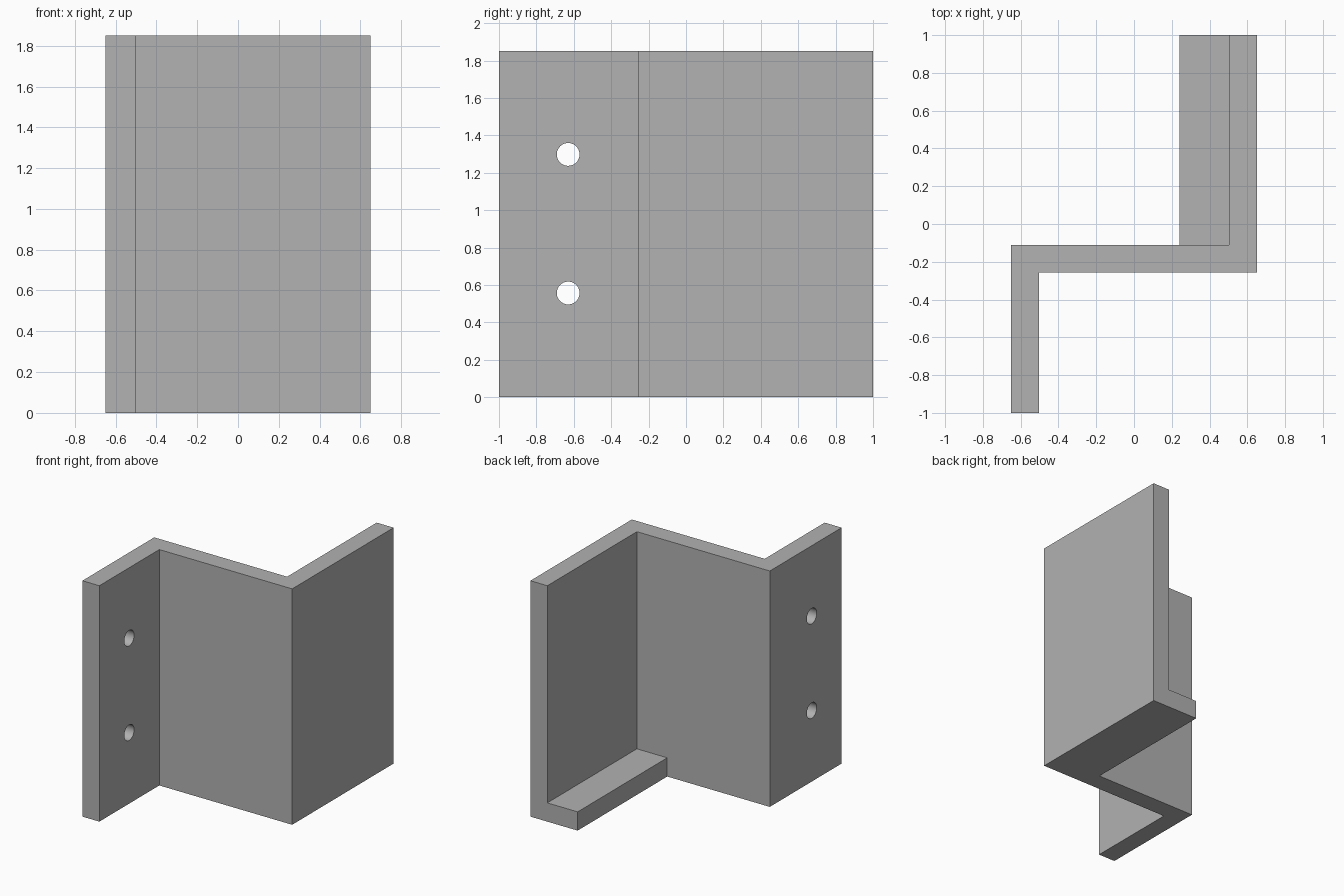
import bpy
import bmesh
import math

cube = bpy.data.objects.get("Cube")
if cube:
    bpy.data.objects.remove(cube, do_unlink=True)

HALF_W, HEIGHT, WALL = 0.65, 1.85, 0.147
WEB_FRONT = -0.257
WEB_BACK = WEB_FRONT + WALL

grey = bpy.data.materials.new("plain grey")
grey.use_nodes = True
colour = (0.445, 0.445, 0.445, 1)
grey.diffuse_color = colour
grey.node_tree.nodes["Principled BSDF"].inputs["Base Color"].default_value = colour


def prism(name, outline, height):
    """Extrude a plan outline upward from the ground."""
    bm = bmesh.new()
    face = bm.faces.new([bm.verts.new((x, y, 0)) for x, y in outline])
    top = bmesh.ops.extrude_face_region(bm, geom=[face])["geom"]
    bmesh.ops.translate(bm, vec=(0, 0, height),
                        verts=[v for v in top if isinstance(v, bmesh.types.BMVert)])
    bmesh.ops.recalc_face_normals(bm, faces=bm.faces)
    mesh = bpy.data.meshes.new(name)
    bm.to_mesh(mesh)
    bm.free()
    mesh.materials.append(grey)
    obj = bpy.data.objects.new(name, mesh)
    bpy.context.collection.objects.link(obj)
    return obj


def combine(target, tool, operation):
    """Apply a boolean and discard the tool object."""
    tool.hide_render = True
    mod = target.modifiers.new(operation.lower(), "BOOLEAN")
    mod.operation, mod.solver, mod.object = operation, "EXACT", tool
    bpy.ops.object.select_all(action="DESELECT")
    target.select_set(True)
    bpy.context.view_layer.objects.active = target
    bpy.ops.object.modifier_apply(modifier=mod.name)
    bpy.data.objects.remove(tool, do_unlink=True)


# Z-shaped plate: front flange, web and rear flange
bracket = prism("z_bracket", [
    (-HALF_W, -1), (-HALF_W + WALL, -1), (-HALF_W + WALL, WEB_FRONT),
    (HALF_W, WEB_FRONT), (HALF_W, 1), (HALF_W - WALL, 1),
    (HALF_W - WALL, WEB_BACK), (-HALF_W, WEB_BACK)], HEIGHT)

# Ledge along the foot of the rear flange, overlapping into the walls
inner, outer = 0.24, HALF_W - WALL / 2
ledge = prism("ledge", [
    (inner, WEB_BACK - WALL / 2), (outer, WEB_BACK - WALL / 2),
    (outer, 1), (inner, 1)], WALL)
combine(bracket, ledge, "UNION")

# Two round screw holes through the front flange
for z in (0.557, 1.298):
    bpy.ops.mesh.primitive_cylinder_add(
        vertices=40, radius=0.061, depth=WALL * 3,
        location=(-HALF_W + WALL / 2, -0.63, z), rotation=(0, math.pi / 2, 0))
    cutter = bpy.context.object
    cutter.name = "hole_cutter"
    cutter.data.materials.append(grey)
    combine(bracket, cutter, "DIFFERENCE")

bpy.ops.object.shade_smooth_by_angle(angle=math.radians(30))
